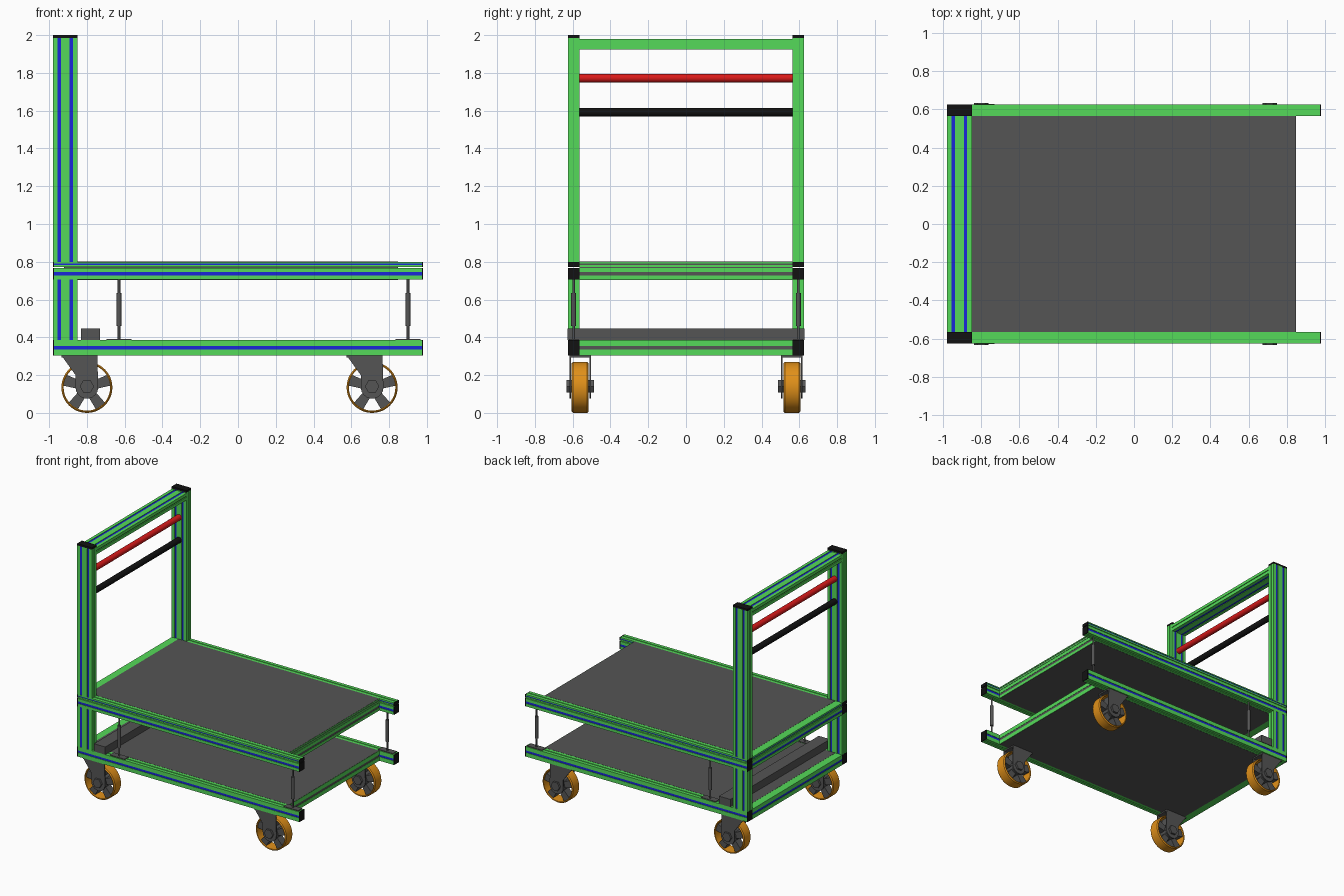
import bpy, bmesh
from math import sin, cos, pi, radians
from mathutils import Matrix, Vector

if "Cube" in bpy.data.objects:
    bpy.data.objects.remove(bpy.data.objects["Cube"])


def material(name, rgb):
    m = bpy.data.materials.new(name)
    m.diffuse_color = (*rgb, 1)
    m.use_nodes = True
    m.node_tree.nodes["Principled BSDF"].inputs["Base Color"].default_value = m.diffuse_color
    return m


GREEN = material("green", (0.09, 0.70, 0.10))
BLUE = material("blue", (0.01, 0.02, 0.70))
BLACK = material("black", (0.006, 0.006, 0.006))
GREY = material("dark_grey", (0.09, 0.09, 0.09))
ORANGE = material("orange", (0.75, 0.28, 0.01))
RED = material("red", (0.70, 0.01, 0.01))
PLACE = {"x": lambda u, v, t: (t, u, v),
         "y": lambda u, v, t: (u, t, v),
         "z": lambda u, v, t: (u, v, t)}
smooth = []


def finish(name, bm, mat):
    bmesh.ops.recalc_face_normals(bm, faces=bm.faces)
    me = bpy.data.meshes.new(name)
    bm.to_mesh(me)
    bm.free()
    ob = bpy.data.objects.new(name, me)
    me.materials.append(mat)
    bpy.context.collection.objects.link(ob)
    return ob


def prism(name, pts, axis, lo, hi, mat):
    bm = bmesh.new()
    a, b = [[bm.verts.new(PLACE[axis](u, v, t)) for u, v in pts] for t in (lo, hi)]
    bm.faces.new(a)
    bm.faces.new(b)
    n = len(pts)
    for i in range(n):
        bm.faces.new((a[i], a[(i + 1) % n], b[(i + 1) % n], b[i]))
    return finish(name, bm, mat)


def box(name, x, y, z, mat):
    pts = [(x[0], y[0]), (x[1], y[0]), (x[1], y[1]), (x[0], y[1])]
    return prism(name, pts, "z", z[0], z[1], mat)


def rod(name, c, r, axis, lo, hi, mat, sides=24):
    pts = [(c[0] + r * cos(2 * pi * i / sides), c[1] + r * sin(2 * pi * i / sides))
           for i in range(sides)]
    ob = prism(name, pts, axis, lo, hi, mat)
    if sides > 8:
        smooth.append(ob)
    return ob


def beam(name, axis, lo, hi, u, v, su=(), sv=(), blue="u", w=0.018):
    """Slotted extrusion: su are slots on the v faces, sv on the u faces."""
    d, h = 0.012, {"u": (0.004, w / 2), "v": (w / 2, 0.004)}[blue]
    hv, hu = (w / 2, 0.004) if blue == "u" else (0.004, w / 2)
    du, dv = (d, 0.006) if blue == "v" else (0.006, d)
    pts = [(u[0], v[0])]
    for s in su:
        pts += [(s - hv, v[0]), (s - hv, v[0] + dv), (s + hv, v[0] + dv), (s + hv, v[0])]
    pts.append((u[1], v[0]))
    for s in sv:
        pts += [(u[1], s - hu), (u[1] - du, s - hu), (u[1] - du, s + hu), (u[1], s + hu)]
    pts.append((u[1], v[1]))
    for s in reversed(su):
        pts += [(s + hv, v[1]), (s + hv, v[1] - dv), (s - hv, v[1] - dv), (s - hv, v[1])]
    pts.append((u[0], v[1]))
    for s in reversed(sv):
        pts += [(u[0], s + hu), (u[0] + du, s + hu), (u[0] + du, s - hu), (u[0], s - hu)]
    prism(name, pts, axis, lo, hi, GREEN)
    # coloured strips lying in the wide slots
    for s in (su if blue == "u" else sv):
        for side, sign in ((0, 1), (1, -1)):
            if blue == "u":
                a, b = v[side] + sign * 0.003, v[side] + sign * d
                q = [(s - w / 2, a), (s + w / 2, a), (s + w / 2, b), (s - w / 2, b)]
            else:
                a, b = u[side] + sign * 0.003, u[side] + sign * d
                q = [(a, s - w / 2), (b, s - w / 2), (b, s + w / 2), (a, s + w / 2)]
            prism(name + "_strip", q, axis, lo, hi, BLUE)


# Frame levels: (z range, slot height, slot width)
levels = {"lower": ((0.305, 0.385), 0.345, 0.018),
          "upper": ((0.705, 0.768), 0.736, 0.018),
          "top": ((0.773, 0.80), 0.787, 0.008)}
POST_X, POST_SLOTS = (-0.98, -0.85), (-0.946, -0.883)

for n, (z, s, w) in levels.items():
    # cross beams
    for tag, x in (("front", (0.79, 0.85)), ("rear", (-0.98, -0.92))):
        beam(f"{n}_{tag}_cross_beam", "y", -0.565, 0.565, x, z, sv=(s,), blue="v", w=w)
    # side rails with end caps
    for side in (-1, 1):
        y = sorted((side * 0.565, side * 0.625))
        beam(f"{n}_side_rail", "x", -0.974, 0.974, y, z, (side * 0.595,), (s,), "v", w)
        for x in ((-0.98, -0.974), (0.974, 0.98)):
            box(f"{n}_rail_cap", x, y, z, BLACK)

# Decks
box("lower_deck", (-0.92, 0.848), (-0.565, 0.565), (0.304, 0.386), GREY)
box("upper_deck", (-0.92, 0.848), (-0.565, 0.565), (0.704, 0.801), GREY)

# Handle posts, caps and crossbar
for side in (-1, 1):
    y = sorted((side * 0.565, side * 0.625))
    for lo, hi in ((0.385, 0.705), (0.80, 1.985)):
        beam("handle_post", "z", lo, hi, POST_X, y, POST_SLOTS, (side * 0.595,))
    box("post_cap", POST_X, y, (1.985, 2.0), BLACK)
beam("handle_crossbar", "y", -0.565, 0.565, POST_X, (1.925, 1.98), POST_SLOTS, (1.952,))
rod("red_handle", (-0.915, 1.772), 0.023, "y", -0.565, 0.565, RED)
rod("black_handle", (-0.915, 1.592), 0.023, "y", -0.565, 0.565, BLACK)

# Transverse box above the lower deck
box("control_box", (-0.83, -0.73), (-0.628, 0.628), (0.386, 0.447), GREY)

# Lifting struts
for x in (-0.63, 0.90):
    for y in (-0.595, 0.595):
        rod("strut_rod", (x, y), 0.007, "z", 0.385, 0.705, GREY, 12)
        rod("strut_body", (x, y), 0.013, "z", 0.46, 0.635, GREY, 12)
        box("strut_foot", (x - 0.065, x + 0.065), (y - 0.025, y + 0.025), (0.385, 0.391), GREY)


def tyre(cx, cy, cz):
    prof = [(0.123, -0.043), (0.128, -0.045), (0.135, -0.037),
            (0.135, 0.037), (0.128, 0.045), (0.123, 0.043)]
    bm = bmesh.new()
    n = 48
    rings = [[bm.verts.new((cx + r * cos(2 * pi * i / n), cy + y, cz + r * sin(2 * pi * i / n)))
              for r, y in prof] for i in range(n)]
    for i in range(n):
        a, b = rings[i], rings[(i + 1) % n]
        for j in range(len(prof)):
            k = (j + 1) % len(prof)
            bm.faces.new((a[j], a[k], b[k], b[j]))
    smooth.append(finish("caster_tyre", bm, ORANGE))


# Casters
for cx in (-0.80, 0.71):
    for cy in (-0.56, 0.56):
        cz = 0.135
        tyre(cx, cy, cz)
        rod("wheel_hub", (cx, cz), 0.055, "y", cy - 0.042, cy + 0.042, GREY)
        rod("axle_nut", (cx, cz + 0.005), 0.038, "y", cy - 0.073, cy + 0.073, GREY, 6)
        for k in range(5):
            a = radians(18 + 72 * k)
            d, t = Vector((cos(a), sin(a))), Vector((-sin(a), cos(a)))
            c = Vector((cx, cz))
            pts = [c + d * r + t * w for r, w in
                   ((0.04, -0.022), (0.124, -0.03), (0.124, 0.03), (0.04, 0.022))]
            prism("wheel_spoke", pts, "y", cy - 0.03, cy + 0.03, GREY)
        fork = [(cx - 0.135, 0.304), (cx - 0.06, 0.20)]
        fork += [(cx + 0.06 * cos(radians(a)), cz + 0.06 * sin(radians(a)))
                 for a in range(180, 361, 20)]
        fork += [(cx + 0.055, 0.304)]
        for s in (-1, 1):
            y = cy + s * 0.053
            prism("caster_fork", fork, "y", y - 0.004, y + 0.004, GREY)
        box("caster_plate", (cx - 0.135, cx + 0.055), (cy - 0.057, cy + 0.057),
            (0.294, 0.304), GREY)

# Smooth shading on round parts
for ob in smooth:
    ob.select_set(True)
bpy.context.view_layer.objects.active = smooth[0]
bpy.ops.object.shade_smooth_by_angle(angle=radians(35))
